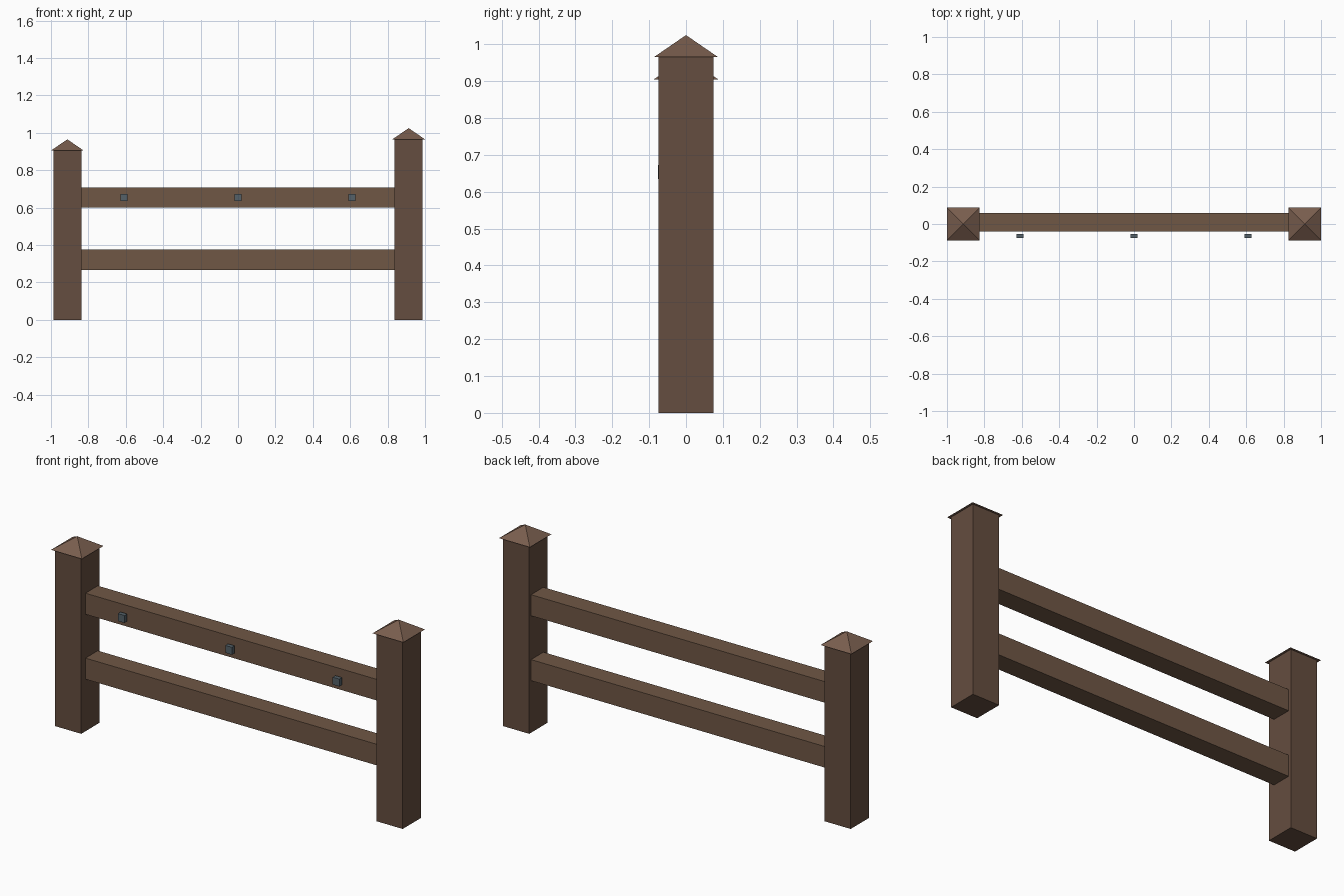
import bpy
import math

if "Cube" in bpy.data.objects:
    bpy.data.objects.remove(bpy.data.objects["Cube"])


def material(name, rgb):
    m = bpy.data.materials.new(name)
    m.diffuse_color = (*rgb, 1)
    m.use_nodes = True
    m.node_tree.nodes["Principled BSDF"].inputs["Base Color"].default_value = m.diffuse_color
    return m


post_wood = material("post_wood", (0.13, 0.075, 0.05))
rail_wood = material("rail_wood", (0.16, 0.095, 0.06))
cap_wood = material("cap_wood", (0.19, 0.11, 0.075))
iron = material("iron", (0.09, 0.12, 0.14))


def finish(name, mat):
    obj = bpy.context.object
    obj.name = name
    obj.data.materials.append(mat)
    return obj


def box(name, lo, hi, mat):
    centre = [(a + b) / 2 for a, b in zip(lo, hi)]
    bpy.ops.mesh.primitive_cube_add(size=1, location=centre)
    obj = finish(name, mat)
    obj.scale = [b - a for a, b in zip(lo, hi)]
    bpy.ops.object.transform_apply(location=False, rotation=False, scale=True)
    return obj


def pyramid(name, x, z, width, height, mat):
    # A four-sided cone turned so its edges line up with the post
    bpy.ops.mesh.primitive_cone_add(vertices=4, radius1=width / math.sqrt(2), radius2=0,
                                    depth=height, location=(x, 0, z + height / 2),
                                    rotation=(0, 0, math.pi / 4))
    return finish(name, mat)


# Posts of unequal height with overhanging pyramid caps
for side, x, top in (("left", -0.9125, 0.905), ("right", 0.9125, 0.965)):
    box(f"{side}_post", (x - 0.075, -0.075, 0), (x + 0.075, 0.075, top), post_wood)
    pyramid(f"{side}_post_cap", x, top, 0.175, 0.06, cap_wood)

# Two rails, set slightly back, tenoned into the posts
for name, z in (("lower_rail", 0.267), ("upper_rail", 0.6)):
    box(name, (-0.86, -0.04, z), (0.86, 0.06, z + 0.108), rail_wood)

# Square iron pegs in front of the upper rail
for i, x in enumerate((-0.61, 0, 0.61)):
    box(f"peg_{i + 1}", (x - 0.019, -0.076, 0.635), (x + 0.019, -0.054, 0.673), iron)
